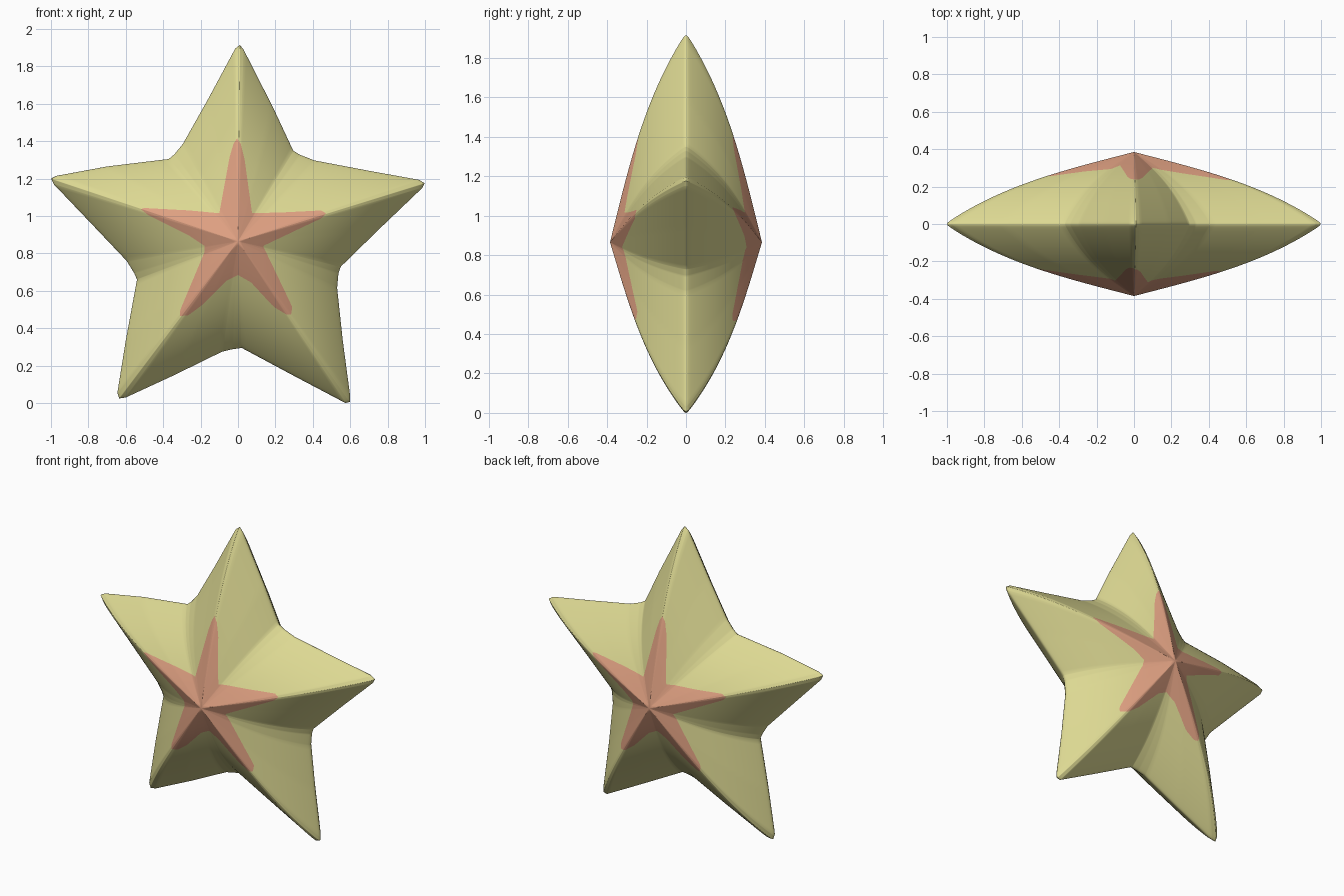
import bpy, bmesh
from mathutils import Vector

if "Cube" in bpy.data.objects:
    bpy.data.objects.remove(bpy.data.objects["Cube"])

CENTRE = Vector((0.0, 0.87))
DEPTH = 0.385

# Front outline (x, z), clockwise from the top tip
OUTLINE = [(0.01, 1.92), (0.03, 1.895), (0.19, 1.58), (0.295, 1.355), (0.33, 1.333), (0.41, 1.302),
           (0.70, 1.247), (0.97, 1.198), (0.998, 1.18), (0.985, 1.155), (0.76, 0.94), (0.55, 0.735),
           (0.537, 0.70), (0.53, 0.62), (0.56, 0.34), (0.60, 0.04), (0.598, 0.012), (0.575, 0.005),
           (0.30, 0.15), (0.02, 0.30), (-0.03, 0.293), (-0.085, 0.28), (-0.34, 0.155), (-0.60, 0.035),
           (-0.635, 0.03), (-0.645, 0.06), (-0.60, 0.34), (-0.54, 0.665), (-0.555, 0.70), (-0.595, 0.765),
           (-0.78, 0.96), (-0.985, 1.175), (-1.0, 1.205), (-0.97, 1.22), (-0.70, 1.27), (-0.37, 1.31),
           (-0.34, 1.335), (-0.295, 1.39), (-0.16, 1.63), (-0.015, 1.90)]

# Inner coloured star (x, z) on the front; the back is turned half round
PATCH = [(-0.005, 1.42), (0.015, 1.39), (0.035, 1.31), (0.075, 1.02), (0.25, 1.025), (0.445, 1.035),
         (0.47, 1.02), (0.45, 0.995), (0.134, 0.845), (0.29, 0.52), (0.285, 0.48), (0.26, 0.478),
         (0.19, 0.52), (0.07, 0.65), (0.0, 0.69), (-0.06, 0.66), (-0.19, 0.53), (-0.265, 0.475),
         (-0.31, 0.47), (-0.31, 0.50), (-0.18, 0.81), (-0.178, 0.845), (-0.26, 0.90), (-0.48, 1.01),
         (-0.52, 1.042), (-0.50, 1.048), (-0.26, 1.035), (-0.10, 1.02), (-0.045, 1.32), (-0.025, 1.39)]


def resample(points, n):
    pts = [Vector(p) for p in points]
    return [a.lerp(b, i / n) for a, b in zip(pts, pts[1:] + pts[:1]) for i in range(n)]


def reach(direction, polygon):
    """Fraction of direction at which a ray from the centre leaves the polygon."""
    best = 0.4
    for a, b in zip(polygon, polygon[1:] + polygon[:1]):
        e, w = b - a, a - CENTRE
        den = direction.x * e.y - direction.y * e.x
        if abs(den) < 1e-9:
            continue
        t = (w.x * e.y - w.y * e.x) / den
        u = (w.x * direction.y - w.y * direction.x) / den
        if t > 0 and -1e-6 <= u <= 1 + 1e-6:
            best = t
    return best


def height(s):
    """Bulging profile from the apex (s=0) to the rim (s=1)."""
    f = max(0.0, 1 - 0.68 * s - 0.32 * s ** 3.4)
    return DEPTH * max(0.0, f * f + 0.04 * f * (1 - f)) ** 0.5


def material(name, rgb):
    m = bpy.data.materials.new(name)
    m.diffuse_color = (*rgb, 1)
    m.use_nodes = True
    m.node_tree.nodes["Principled BSDF"].inputs["Base Color"].default_value = m.diffuse_color
    return m


INNER, OUTER = 8, 18
rim = resample(OUTLINE, 10)
bm = bmesh.new()

# Front and back shells: rings grow from the apex, through the patch border, to the rim
for side in (-1, 1):
    patch = [Vector((-side * x, z)) for x, z in PATCH]
    apex = bm.verts.new((CENTRE.x, side * DEPTH, CENTRE.y))
    columns = []
    for q in rim:
        d = q - CENTRE
        sp = reach(d, patch)
        steps = [sp * i / INNER for i in range(1, INNER + 1)]
        steps += [sp + (1 - sp) * (1 - (1 - j / OUTER) ** 1.7) for j in range(1, OUTER + 1)]
        column = []
        for s in steps:
            p = CENTRE + d * s
            column.append(bm.verts.new((p.x, side * height(s), p.y)))
        columns.append(column)
    for a, b in zip(columns, columns[1:] + columns[:1]):
        bm.faces.new((apex, a[0], b[0])).material_index = 1
        for k in range(INNER + OUTER - 1):
            face = bm.faces.new((a[k], a[k + 1], b[k + 1], b[k]))
            face.material_index = 1 if k < INNER - 1 else 0

# Join the two shells along the rim
bmesh.ops.remove_doubles(bm, verts=bm.verts[:], dist=0.00005)
bmesh.ops.recalc_face_normals(bm, faces=bm.faces[:])
for face in bm.faces:
    face.smooth = True

# Stand on the ground
low = min(v.co.z for v in bm.verts)
bmesh.ops.translate(bm, verts=bm.verts[:], vec=(0, 0, -low))

mesh = bpy.data.meshes.new("star_body")
bm.to_mesh(mesh)
bm.free()
mesh.materials.append(material("pale yellow", (0.72, 0.69, 0.29)))
mesh.materials.append(material("salmon pink", (0.73, 0.35, 0.22)))
star = bpy.data.objects.new("star_body", mesh)
bpy.context.collection.objects.link(star)
